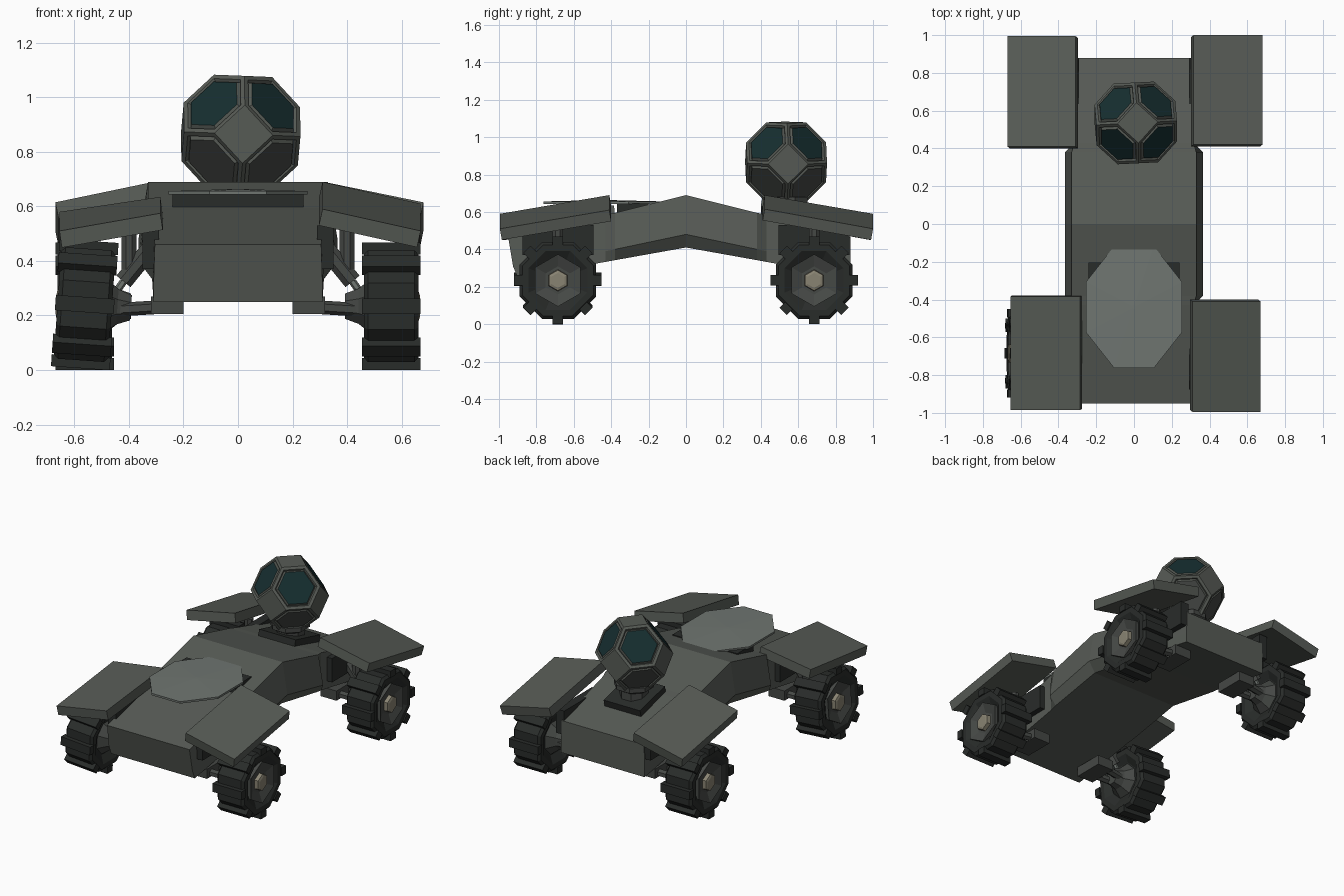
import bpy, bmesh, math
from mathutils import Vector, Matrix

if "Cube" in bpy.data.objects:
    bpy.data.objects.remove(bpy.data.objects["Cube"])


def mat(name, c):
    m = bpy.data.materials.new(name)
    m.diffuse_color = (*c, 1)
    m.use_nodes = True
    m.node_tree.nodes["Principled BSDF"].inputs["Base Color"].default_value = m.diffuse_color
    return m


HULL = mat("hull_grey", (.095, .105, .092))
PALE = mat("pale_grey", (.16, .18, .165))
DARK = mat("dark_rubber", (.022, .025, .023))
METAL = mat("dark_metal", (.06, .065, .06))
GLASS = mat("teal_glass", (.008, .028, .03))
TAN = mat("hub_tan", (.25, .23, .17))


def finish(name, bm, m):
    bmesh.ops.recalc_face_normals(bm, faces=bm.faces)
    me = bpy.data.meshes.new(name)
    bm.to_mesh(me)
    bm.free()
    ob = bpy.data.objects.new(name, me)
    bpy.context.collection.objects.link(ob)
    for mm in (m if isinstance(m, list) else [m]):
        me.materials.append(mm)
    return ob


def loft(name, rings, m):
    """Skin a list of equal-length point rings and cap both ends."""
    bm = bmesh.new()
    vs = [[bm.verts.new(p) for p in r] for r in rings]
    n = len(vs[0])
    for a, b in zip(vs, vs[1:]):
        for i in range(n):
            bm.faces.new((a[i], a[(i + 1) % n], b[(i + 1) % n], b[i]))
    bm.faces.new(vs[0])
    bm.faces.new(vs[-1])
    return finish(name, bm, m)


def turned(name, a, axis, prof, n, m):
    """Turn (distance, radius) profile about an axis from point a."""
    q = Vector(axis).to_track_quat('Z', 'Y')
    rings = []
    for d, r in prof:
        rings.append([Vector(a) + q @ Vector((r * math.cos((k + .5) * math.tau / n),
                      r * math.sin((k + .5) * math.tau / n), d)) for k in range(n)])
    return loft(name, rings, m)


def rod(name, a, b, r, m, n=8):
    d = Vector(b) - Vector(a)
    return turned(name, a, d, [(0, r), (d.length, r)], n, m)


def box(name, lo, hi, m):
    ring = lambda z: [(lo[0], lo[1], z), (hi[0], lo[1], z), (hi[0], hi[1], z), (lo[0], hi[1], z)]
    return loft(name, [ring(lo[2]), ring(hi[2])], m)


# Arched hull: half widths at top, crease and bottom along the length
def section(y, yb, zt, wt, zc, wc, zb, wb):
    half = [(wt, y, zt), (wc, (y + yb) / 2, zc), (wb, yb, zb)]
    return half + [(-x, yy, z) for x, yy, z in reversed(half)]


loft("hull", [section(-.95, -.90, .46, .305, .31, .31, .25, .31),
              section(-.43, -.43, .585, .315, .39, .315, .333, .315),
              section(-.38, -.38, .595, .33, .40, .365, .342, .32),
              section(0, 0, .69, .33, .48, .365, .41, .32),
              section(.38, .38, .595, .33, .40, .365, .342, .32),
              section(.43, .43, .585, .315, .39, .315, .333, .315),
              section(.88, .88, .465, .305, .31, .31, .25, .31)], HULL)

# Rear deck disc on its dark mount
box("disc_mount", (-.24, -.37, .57), (.24, -.2, .646), DARK)
disc = turned("deck_disc", (0, 0, 0), (0, 0, 1), [(.643, .275), (.656, .275), (.664, .01)], 8, PALE)
for v in disc.data.vertices:
    v.co.y = v.co.y * 1.27 - .44


# Fenders: heights are inner-near, outer-near, inner-far, outer-far
def fender(name, sx, sy, xi, xo, yn, yf, h):
    t = .062
    top = [Vector((sx * xi, sy * yn, h[0])), Vector((sx * xo, sy * yn, h[1])),
           Vector((sx * xo, sy * yf, h[3])), Vector((sx * xi, sy * yf, h[2]))]
    nrm = (top[1] - top[0]).cross(top[3] - top[0]).normalized()
    nrm *= 1 if nrm.z > 0 else -1
    loft(name, [top, [p - nrm * t for p in top]], HULL)


fender("fender_front_right", 1, -1, .31, .67, .41, .995, (.69, .61, .59, .51))
fender("fender_front_left", -1, -1, .285, .655, .385, .985, (.635, .58, .575, .51))
fender("fender_back_right", 1, 1, .315, .68, .42, 1.0, (.69, .615, .59, .51))
fender("fender_back_left", -1, 1, .31, .67, .41, .995, (.69, .615, .59, .51))


# Wheel: eight-sided tyre, hex dish, hub and tread blocks
def wheel(name, c, s, camber):
    parts = [turned(name + "_tyre", (0, 0, 0), (1, 0, 0),
                    [(-.07, .12), (-.1, .17), (-.1, .205), (-.085, .222), (.085, .222),
                     (.1, .205), (.1, .17), (.07, .12)], 8, DARK),
             turned(name + "_dish", (0, 0, 0), (s, 0, 0),
                    [(.05, .14), (.098, .14), (.075, .075), (.075, .06)], 6, METAL),
             turned(name + "_hub", (0, 0, 0), (s, 0, 0), [(.06, .06), (.1, .055), (.105, .04)], 6, TAN),
             turned(name + "_inner_hub", (0, 0, 0), (-s, 0, 0), [(.05, .13), (.12, .07), (.17, .05)], 8, METAL)]
    for k in range(8):
        b = box(name + "_tread", (-.108, -.028, .19), (.108, .028, .234), DARK)
        b.data.transform(Matrix.Rotation(k * math.tau / 8, 4, 'X'))
        parts.append(b)
    for p in parts:
        p.data.transform(Matrix.Translation(c) @ Matrix.Rotation(camber, 4, 'Y'))


for sx, side in ((1, "right"), (-1, "left")):
    for sy, end in ((-1, "front"), (1, "back")):
        n = end + "_" + side
        y = sy * .685
        tilt = math.radians(4) if (sx, sy) == (-1, -1) else 0
        wheel("wheel_" + n, (sx * .562, y, .24 if tilt else .234), sx, tilt)
        # Suspension arms, damper and fender bracket
        for o in (-.06, .06):
            rod("arm_" + n, (sx * .22, y + o, .235), (sx * .46, y + o * .6, .22), .025, METAL, 6)
        box("arm_block_" + n, (min(sx * .2, sx * .32), y - .1, .205),
            (max(sx * .2, sx * .32), y + .1, .27), METAL)
        rod("damper_" + n, (sx * .31, y, .46), (sx * .42, y, .325), .036, METAL)
        rod("damper_rod_" + n, (sx * .42, y, .325), (sx * .465, y, .26), .014, PALE, 6)
        box("bracket_" + n, (min(sx * .29, sx * .35), y - .19, .37),
            (max(sx * .29, sx * .35), y + .19, .53), DARK)
        rod("fender_post_" + n, (sx * .4, y, .34), (sx * .4, y, .53), .03, METAL)

# Sensor neck
plate = box("neck_plate", (-.135, -.135, -.03), (.135, .135, .025), DARK)
plate.data.transform(Matrix.Translation((.005, .535, .575)) @ Matrix.Rotation(-.24, 4, 'X'))
turned("neck_collar", (.01, .535, .57), (0, 0, 1), [(0, .09), (.06, .09), (.08, .125), (.11, .125)], 8, METAL)

# Sensor head: truncated octahedron with framed hexagon windows
u = .107
bm = bmesh.new()
for p in [(0, 1, 2), (0, 2, 1), (1, 0, 2), (2, 0, 1), (1, 2, 0), (2, 1, 0)]:
    for i in range(8):
        s = [1 if i >> k & 1 else -1 for k in range(3)]
        bm.verts.new([a * b * u for a, b in zip(p, s)])
bmesh.ops.remove_doubles(bm, verts=bm.verts, dist=.001)
res = bmesh.ops.convex_hull(bm, input=bm.verts)
bmesh.ops.dissolve_limit(bm, angle_limit=.05, verts=bm.verts, edges=bm.edges)
bmesh.ops.recalc_face_normals(bm, faces=bm.faces)
hexes = [f for f in bm.faces if len(f.verts) == 6]
bmesh.ops.inset_individual(bm, faces=hexes, thickness=.02, depth=0)
bmesh.ops.inset_individual(bm, faces=hexes, thickness=.008, depth=-.01)
bmesh.ops.inset_individual(bm, faces=hexes, thickness=.01, depth=.012)
for f in hexes:
    f.material_index = 1 if f.normal.z > 0 else 2
head = finish("sensor_head", bm, [HULL, GLASS, METAL])
head.data.transform(Matrix.Translation((.01, .535, .865)) @ Matrix.Rotation(.05, 4, 'Z')
                    @ Matrix.Rotation(.04, 4, 'Y'))
